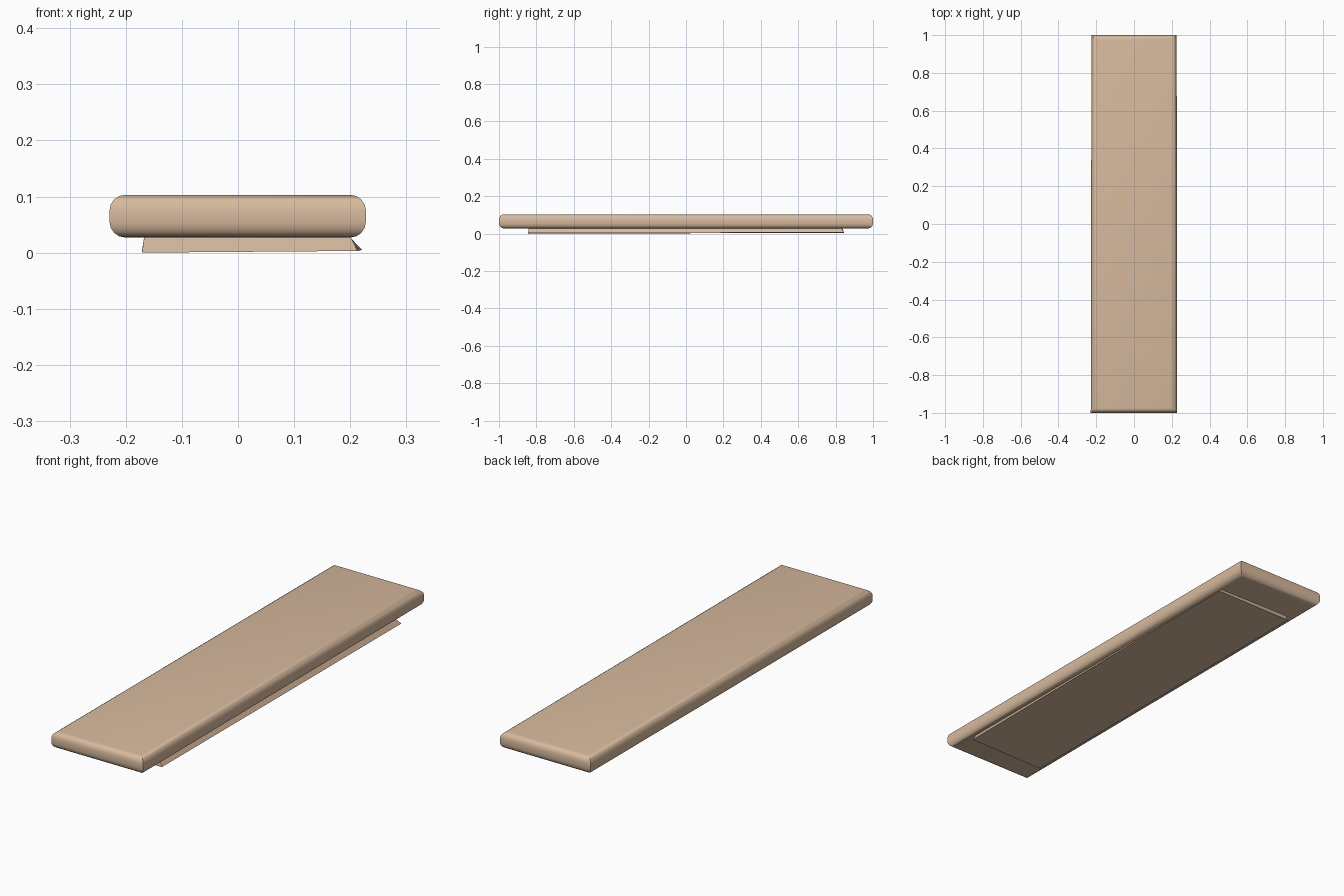
import bpy, bmesh

if "Cube" in bpy.data.objects:
    bpy.data.objects.remove(bpy.data.objects["Cube"])

tan = bpy.data.materials.new("tan")
tan.diffuse_color = (0.68, 0.49, 0.34, 1)
tan.use_nodes = True
tan.node_tree.nodes["Principled BSDF"].inputs["Base Color"].default_value = tan.diffuse_color


def hexahedron(name, bottom, top, bevel=0):
    """Solid between two four-cornered loops, optionally rounding both rims."""
    bm = bmesh.new()
    lo = [bm.verts.new(p) for p in bottom]
    hi = [bm.verts.new(p) for p in top]
    bm.faces.new(lo[::-1])
    bm.faces.new(hi)
    for i in range(4):
        j = (i + 1) % 4
        bm.faces.new((lo[i], lo[j], hi[j], hi[i]))
    if bevel:
        rims = [e for e in bm.edges if (e.verts[0] in lo) == (e.verts[1] in lo)]
        bmesh.ops.bevel(bm, geom=rims, offset=bevel, offset_type='OFFSET',
                        segments=4, profile=0.5, affect='EDGES')
    bmesh.ops.recalc_face_normals(bm, faces=bm.faces)
    mesh = bpy.data.meshes.new(name)
    bm.to_mesh(mesh)
    bm.free()
    ob = bpy.data.objects.new(name, mesh)
    bpy.context.collection.objects.link(ob)
    mesh.materials.append(tan)
    bpy.ops.object.select_all(action='DESELECT')
    ob.select_set(True)
    bpy.context.view_layer.objects.active = ob
    return ob


# Main slab with rounded rims, very slightly narrower at the back
plan = [(-0.229, -1), (0.228, -1), (0.226, 1), (-0.225, 1)]
hexahedron("slab", [(x, y, 0.027) for x, y in plan],
           [(x, y, 0.103) for x, y in plan], bevel=0.028)
bpy.ops.object.shade_smooth_by_angle(angle=0.7)

# Shallow base panel underneath, its right side flaring outward
hexahedron("base_panel",
           [(-0.171, -0.845, 0.0), (0.213, -0.845, 0.003),
            (0.221, 0.845, 0.005), (-0.171, 0.845, 0.003)],
           [(-0.167, -0.84, 0.03), (0.2, -0.84, 0.03),
            (0.197, 0.83, 0.03), (-0.167, 0.835, 0.03)])
